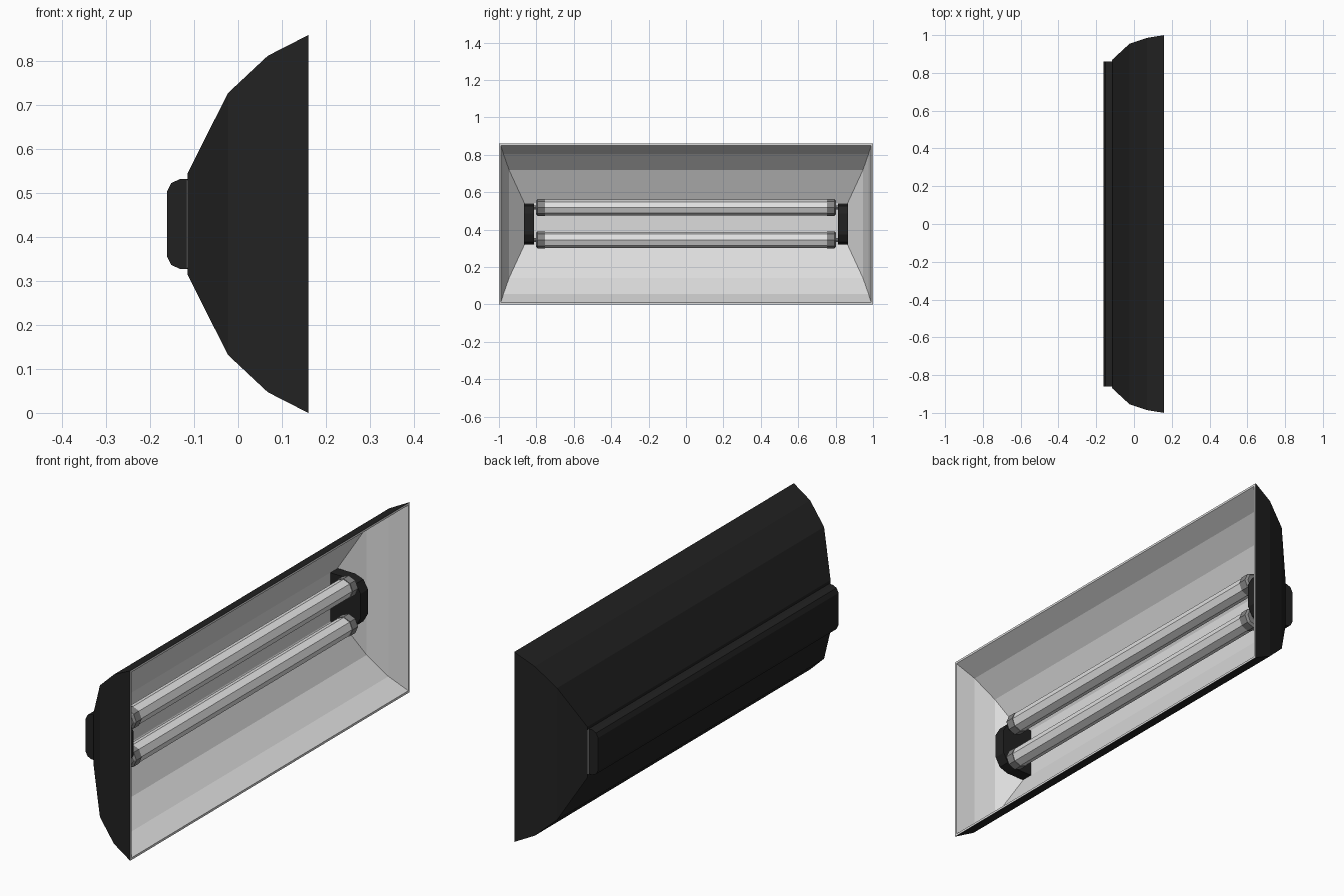
import bpy, bmesh, math

if "Cube" in bpy.data.objects:
    bpy.data.objects.remove(bpy.data.objects["Cube"])

CZ = 0.43  # height of the lamp's centre line


def material(name, value):
    m = bpy.data.materials.new(name)
    m.diffuse_color = (value, value, value, 1)
    m.use_nodes = True
    m.node_tree.nodes["Principled BSDF"].inputs["Base Color"].default_value = m.diffuse_color
    return m


BLACK = material("black_housing", 0.0155)
WHITE = material("pale_reflector", 0.72)
TUBE = material("pale_tube", 0.75)
GREY = material("grey_cap", 0.24)


def finish(name, bm, *mats):
    bmesh.ops.recalc_face_normals(bm, faces=bm.faces)
    me = bpy.data.meshes.new(name)
    bm.to_mesh(me)
    bm.free()
    for m in mats:
        me.materials.append(m)
    ob = bpy.data.objects.new(name, me)
    bpy.context.collection.objects.link(ob)
    return ob


def loft(name, rings, *mats, light_from=None):
    """Skin a list of point rings and cap both ends."""
    bm = bmesh.new()
    loops = [[bm.verts.new(p) for p in r] for r in rings]
    n = len(rings[0])
    for k, (a, b) in enumerate(zip(loops, loops[1:])):
        for i in range(n):
            j = (i + 1) % n
            f = bm.faces.new((a[i], a[j], b[j], b[i]))
            if light_from is not None and k >= light_from:
                f.material_index = 1
    bm.faces.new(loops[0])
    end = bm.faces.new(loops[-1])
    if light_from is not None:
        end.material_index = 1
    return finish(name, bm, *mats)


def rect(x, hy, hz):
    return [(x, -hy, CZ - hz), (x, hy, CZ - hz), (x, hy, CZ + hz), (x, -hy, CZ + hz)]


def extrude_y(name, half, y0, y1, mat):
    """Extrude a half profile of (x, dz), mirrored about the centre line."""
    prof = half + [(x, -z) for x, z in reversed(half)]
    return loft(name, [[(x, y, CZ + z) for x, z in prof] for y in (y0, y1)], mat)


def rod(name, z, stations, mat, sides=8):
    """Low-poly rod along y from (y, radius) stations."""
    rings = [[(r * math.cos(2 * math.pi * i / sides), y,
               z + r * math.sin(2 * math.pi * i / sides))
              for i in range(sides)] for y, r in stations]
    return loft(name, rings, mat)


# Flared housing: black outside, pale rim and inside
outer = [(-0.115, 0.87, 0.115), (-0.023, 0.955, 0.298),
         (0.068, 0.985, 0.383), (0.16, 1.0, 0.43)]
inner = [(0.16, 0.99, 0.42), (0.07, 0.976, 0.374),
         (-0.018, 0.946, 0.289), (-0.107, 0.864, 0.111)]
loft("reflector_housing", [rect(*r) for r in outer + inner],
     BLACK, WHITE, light_from=3)

# Chamfered spine along the back
extrude_y("back_spine", [(-0.112, 0.102), (-0.133, 0.102), (-0.152, 0.093),
                         (-0.162, 0.073)], -0.86, 0.86, BLACK)

for s, side in ((-1, "left"), (1, "right")):
    # Thin pale seam beside the spine end
    extrude_y(f"seam_{side}", [(-0.113, 0.1), (-0.117, 0.1)],
              s * 0.859, s * 0.868, WHITE)
    # Socket holding both tubes
    extrude_y(f"socket_{side}", [(-0.109, 0.11), (-0.02, 0.11), (0.022, 0.095),
                                 (0.045, 0.055)], s * 0.813, s * 0.866, BLACK)

for z, level in ((0.518, "upper"), (0.345, "lower")):
    # Glowing tube
    rod(f"tube_{level}", z, [(-0.77, 0.043), (0.77, 0.043)], TUBE)
    for s, side in ((-1, "left"), (1, "right")):
        # Metal cap and contact pin
        rod(f"cap_{level}_{side}", z,
            [(s * 0.755, 0.046), (s * 0.793, 0.046), (s * 0.802, 0.037)], GREY)
        rod(f"pin_{level}_{side}", z,
            [(s * 0.80, 0.012), (s * 0.82, 0.012)], GREY, 6)
